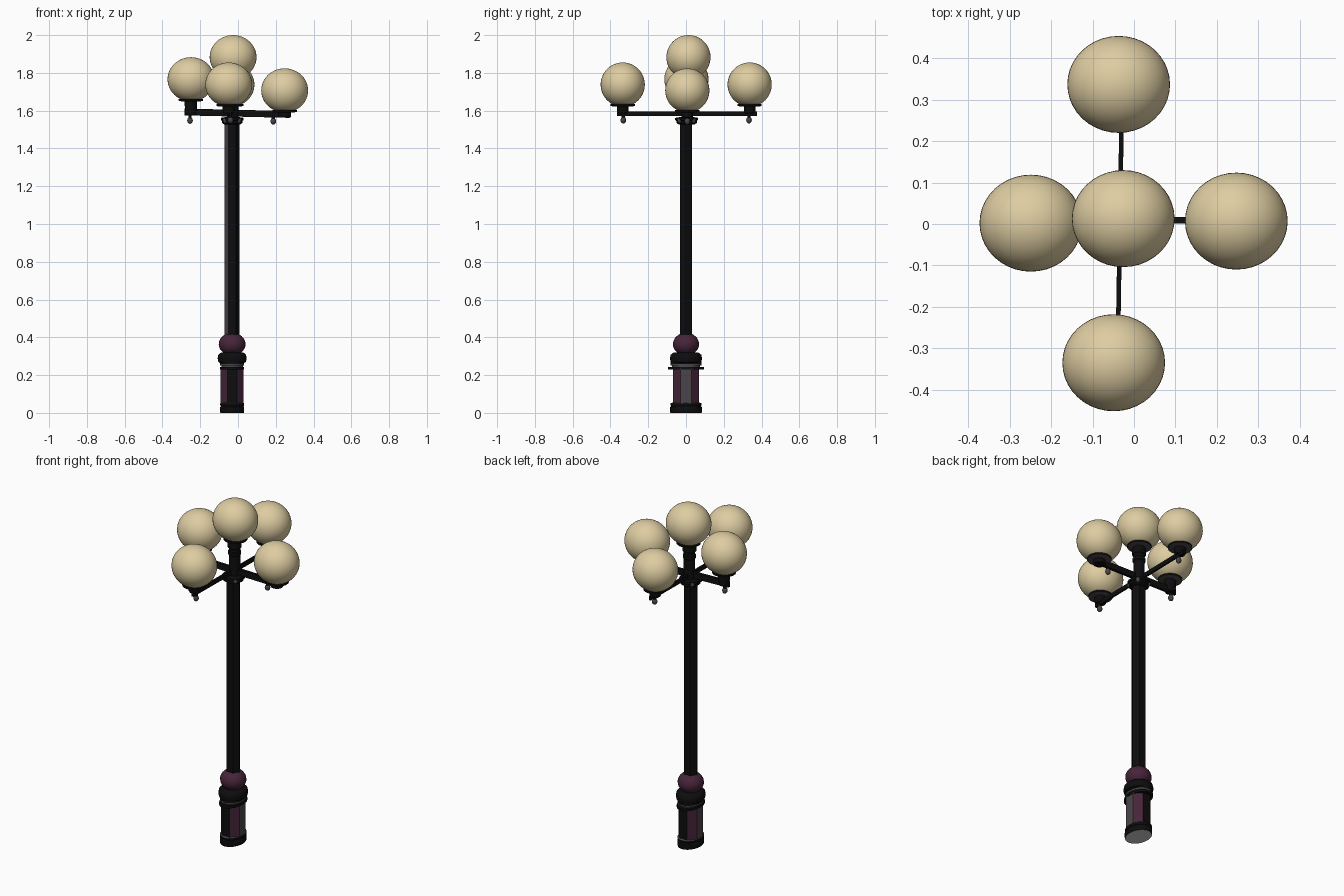
import bpy, bmesh, math
from mathutils import Vector

if "Cube" in bpy.data.objects:
    bpy.data.objects.remove(bpy.data.objects["Cube"])

def mat(name, c):
    m = bpy.data.materials.new(name)
    m.diffuse_color = (*c, 1)
    m.use_nodes = True
    m.node_tree.nodes["Principled BSDF"].inputs["Base Color"].default_value = m.diffuse_color
    return m

BLACK = mat("black iron", (0.004, 0.004, 0.004))
GRAY = mat("worn gray", (0.07, 0.06, 0.066))
PURPLE = mat("dark plum", (0.062, 0.018, 0.042))
CREAM = mat("cream glass", (0.73, 0.61, 0.36))
PALE = mat("pale underside", (0.6, 0.6, 0.6))
ALL = [BLACK, GRAY, PURPLE, CREAM, PALE]

def finish(name, bm, color, rule=None, smooth=False):
    bmesh.ops.recalc_face_normals(bm, faces=bm.faces)
    bm.normal_update()
    for f in bm.faces:
        f.material_index = ALL.index((rule and rule(f)) or color)
        f.smooth = False
    me = bpy.data.meshes.new(name)
    bm.to_mesh(me)
    bm.free()
    for m in ALL:
        me.materials.append(m)
    ob = bpy.data.objects.new(name, me)
    bpy.context.collection.objects.link(ob)
    if smooth:
        bpy.ops.object.select_all(action='DESELECT')
        ob.select_set(True)
        bpy.context.view_layer.objects.active = ob
        bpy.ops.object.shade_smooth_by_angle(angle=math.radians(40))
    return ob

def lathe(name, prof, cx, cy, sx, sy, color, n=24, phase=0.0, rule=None, smooth=True):
    """Turned part: prof is (radius factor, z), stretched to sx / sy."""
    bm = bmesh.new()
    rings = []
    for r, z in prof:
        rings.append([bm.verts.new((cx + r * sx * math.cos(phase + 2 * math.pi * i / n),
                                    cy + r * sy * math.sin(phase + 2 * math.pi * i / n), z))
                      for i in range(n)])
    for a, b in zip(rings, rings[1:]):
        for i in range(n):
            j = (i + 1) % n
            bm.faces.new((a[i], a[j], b[j], b[i]))
    bm.faces.new(rings[0])
    bm.faces.new(rings[-1])
    return finish(name, bm, color, rule, smooth)

def ball(name, c, r, color, seg=40, rings=24):
    bm = bmesh.new()
    bmesh.ops.create_uvsphere(bm, u_segments=seg, v_segments=rings, radius=1)
    for v in bm.verts:
        v.co = Vector([c[k] + v.co[k] * r[k] for k in range(3)])
    return finish(name, bm, color, None, True)

def bar(name, p, q, w, h):
    """Rectangular arm from p to q."""
    p, q = Vector(p), Vector(q)
    d = (q - p).normalized()
    side = d.cross(Vector((0, 0, 1))).normalized() * w / 2
    up = Vector((0, 0, h / 2))
    bm = bmesh.new()
    a, b = [[bm.verts.new(e + s * side + t * up) for s, t in ((-1, -1), (1, -1), (1, 1), (-1, 1))]
            for e in (p, q)]
    for i in range(4):
        j = (i + 1) % 4
        bm.faces.new((a[i], a[j], b[j], b[i]))
    bm.faces.new(a)
    bm.faces.new(b)
    return finish(name, bm, BLACK)

X = -0.031  # pole axis
under_pale = lambda f: PALE if f.normal.z < -0.9 and f.calc_center_median().z < 0.01 else None
under_gray = lambda f: GRAY if f.normal.z < -0.9 else None

# base foot and trim rings
lathe("base_foot", [(0.97, 0), (1, 0.006), (1, 0.03), (0.9, 0.038)], X, 0, 0.064, 0.085, BLACK, rule=under_pale)
lathe("foot_trim", [(0.95, 0.036), (1, 0.044), (1, 0.05), (0.9, 0.054)], X, 0, 0.064, 0.083, BLACK,
      rule=lambda f: GRAY if f.normal.z > 0.5 else None)

# octagonal base with alternating panels
def panel(f):
    n = f.normal
    if abs(n.x) > 0.95:
        return GRAY
    if abs(n.y) > 0.95 or abs(n.z) > 0.9:
        return BLACK
    return PURPLE
c8 = 1 / math.cos(math.pi / 8)
lathe("base_body", [(c8, 0.05), (c8, 0.24)], X, 0, 0.061, 0.069, PURPLE, n=8,
      phase=math.pi / 8, rule=panel, smooth=False)

# upper base rings, cushion and ball
lathe("base_cap", [(1, 0.23), (1, 0.243)], X, 0, 0.064, 0.094, BLACK)
lathe("base_cap_trim", [(0.9, 0.243), (0.9, 0.25), (1, 0.25), (1, 0.258)], X, 0, 0.064, 0.083, GRAY)
lathe("base_cap_top", [(1, 0.258), (1, 0.27)], X, 0, 0.064, 0.082, BLACK)
lathe("cushion", [(0.8, 0.262), (0.95, 0.27), (1, 0.288), (0.95, 0.308), (0.8, 0.318), (0.5, 0.322)],
      X, 0, 0.077, 0.085, BLACK)
ball("base_ball", (X, 0, 0.364), (0.071, 0.069, 0.06), PURPLE, 24, 16)

# hexagonal pole
lathe("pole", [(1, 0.4), (1, 1.54)], X, 0, 0.04, 0.0375, BLACK, n=6, smooth=False,
      rule=lambda f: GRAY if f.normal.x < -0.5 and f.normal.y < -0.3 else None)

# collar, central stem and cup
lathe("pole_collar", [(0.7, 1.527), (0.9, 1.535), (0.9, 1.546), (1, 1.55), (1, 1.562), (0.6, 1.566)],
      X, 0.003, 0.06, 0.06, BLACK)
for i in range(4):
    a = math.pi / 4 + i * math.pi / 2
    ball("collar_bead", (X + 0.052 * math.cos(a), 0.003 + 0.052 * math.sin(a), 1.548),
         (0.012, 0.012, 0.015), GRAY, 10, 8)
lathe("center_stem", [(1, 1.53), (1, 1.68), (1.15, 1.685), (1.15, 1.7), (1, 1.705), (1, 1.72),
                      (1.2, 1.725), (1.2, 1.76)], -0.028, 0.008, 0.031, 0.03, BLACK)

# arms
bar("side_arm", (-0.283, 0.004, 1.593), (0.272, 0.011, 1.58), 0.016, 0.036)
bar("cross_arm", (-0.04, -0.365, 1.584), (-0.028, 0.375, 1.584), 0.011, 0.025)

# globes: x, y, z, finial x, finial z, post bottom
lamps = [("center", -0.026, 0.013, 1.883, None, 0, 1.74),
         ("left", -0.249, 0.002, 1.766, -0.254, 1.548, 1.58),
         ("right", 0.247, 0.007, 1.707, 0.187, 1.544, 1.57),
         ("front", -0.049, -0.335, 1.738, -0.04, 1.55, 1.585),
         ("back", -0.037, 0.337, 1.738, -0.03, 1.55, 1.585)]
for name, x, y, z, fx, fz, pb in lamps:
    ball(name + "_globe", (x, y, z), (0.124, 0.117, 0.117), CREAM)
    d = z - 0.113
    lathe(name + "_dish", [(0.75, d - 0.004), (1, d), (1, d + 0.009), (0.85, d + 0.009),
                           (0.85, d + 0.018)], x, y, 0.065, 0.064, BLACK, rule=under_gray)
    lathe(name + "_cup", [(0.8, min(pb, d - 0.03)), (1, d - 0.028), (1, d)], x, y, 0.033, 0.031, BLACK)
    if fx is not None:
        ball(name + "_finial", (fx, y * 0.99, fz), (0.015, 0.015, 0.018), GRAY, 12, 8)
        lathe(name + "_finial_neck", [(1, fz + 0.008), (1, fz + 0.03)], fx, y * 0.99, 0.009, 0.009, BLACK, n=10)
